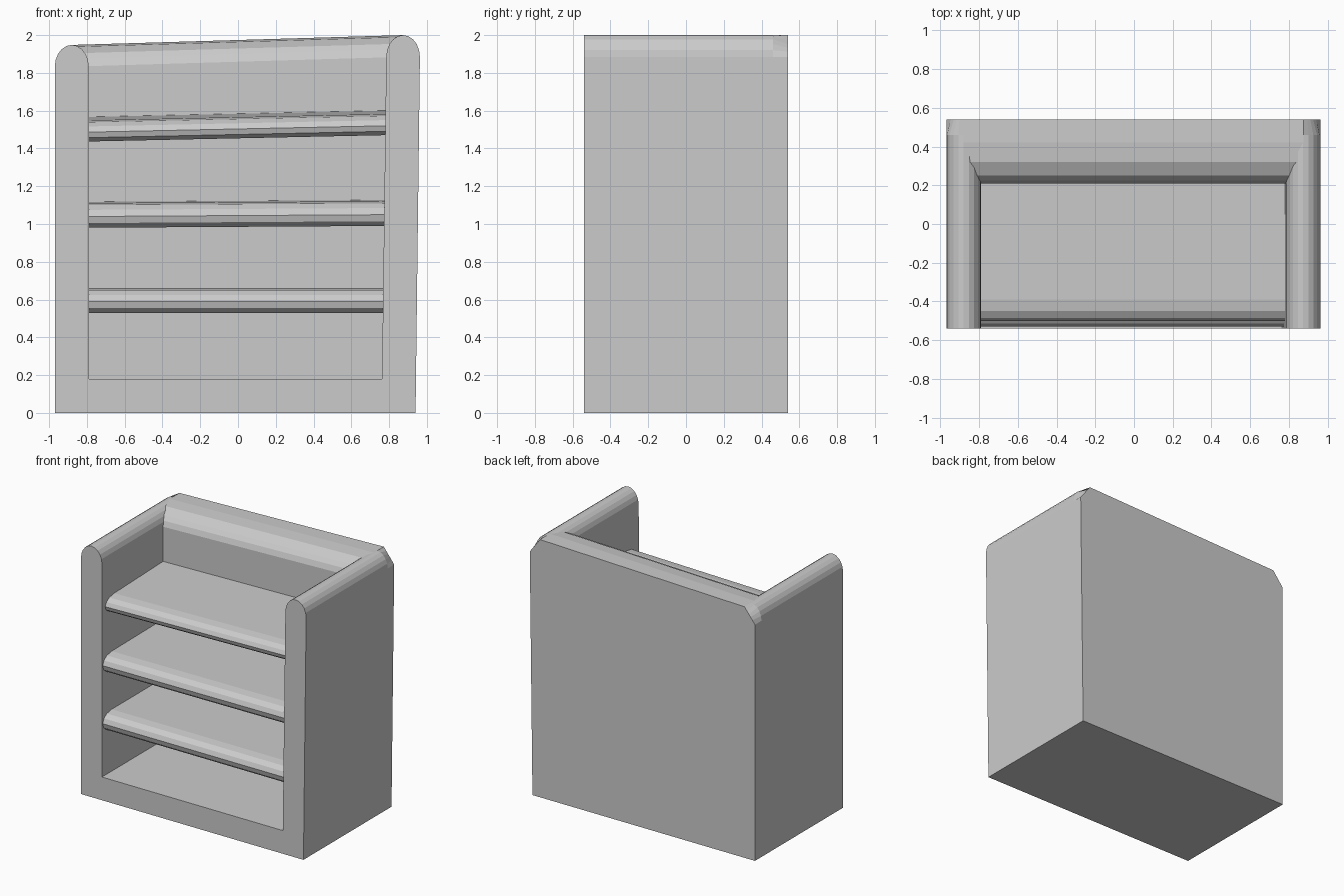
import bpy, bmesh, math

old = bpy.data.objects.get("Cube")
if old:
    bpy.data.objects.remove(old, do_unlink=True)

# Single grey finish
grey = bpy.data.materials.new("plain grey")
grey.use_nodes = True
colour = (0.6, 0.6, 0.6, 1)
grey.diffuse_color = colour
grey.node_tree.nodes["Principled BSDF"].inputs["Base Color"].default_value = colour


def loft(name, sections):
    """Solid skinned through matching closed sections, capped at both ends."""
    bm = bmesh.new()
    rings = [[bm.verts.new(p) for p in s] for s in sections]
    n = len(rings[0])
    for a, b in zip(rings, rings[1:]):
        for i in range(n):
            j = (i + 1) % n
            bm.faces.new((a[i], a[j], b[j], b[i]))
    bm.faces.new(rings[0])
    bm.faces.new(rings[-1])
    bmesh.ops.recalc_face_normals(bm, faces=bm.faces)
    mesh = bpy.data.meshes.new(name)
    bm.to_mesh(mesh)
    bm.free()
    mesh.materials.append(grey)
    obj = bpy.data.objects.new(name, mesh)
    bpy.context.collection.objects.link(obj)
    return obj


# Side walls: rounded top, with the outer back corner cut to a chamfer
def side(name, out_foot, in_foot, out_top, in_top, spring, rise, segments=10):
    mid, half = (out_top + in_top) / 2, (out_top - in_top) / 2

    def section(y, chamfer):
        pts = [(in_foot, y, 0), (out_foot, y, 0)]
        for i in range(segments + 1):
            a = math.pi * i / segments
            u, v = math.cos(a), math.sin(a)
            if chamfer and 0 < u < 1:
                u, v = u / (u + v), v / (u + v)
            pts.append((mid + half * u, y, spring + rise * v))
        return pts

    return loft(name, [section(-0.54, False), section(0.46, False), section(0.54, True)])


side("right_side", -0.97, -0.79, -0.97, -0.79, 1.833, 0.115)
side("left_side", 0.94, 0.76, 0.963, 0.785, 1.885, 0.115)

# Back panel: sloping top edge, rounded towards the front
top_curve = [(0.54, 0), (0.42, 0), (0.32, -0.01), (0.25, -0.045), (0.225, -0.075), (0.21, -0.115)]


def back_section(x, foot_x, top):
    return [(foot_x, 0.21, 0), (foot_x, 0.54, 0)] + [(x, y, top + d) for y, d in top_curve]


loft("back_panel", [back_section(-0.88, -0.88, 1.948), back_section(0.875, 0.85, 2.0)])

# Base block, flush with the front of the sides
loft("base", [[(x, -0.54, 0), (x, 0.25, 0), (x, 0.25, 0.18), (x, -0.54, 0.18)]
              for x in (-0.8, 0.77)])

# Shelves: rounded nose, some a little skewed
nose = [(-0.49, 0), (-0.52, 0.025), (-0.53, 0.06), (-0.515, 0.095), (-0.48, 0.12), (-0.42, 0.13)]


def shelf(name, z_right, z_left, shift=0, tilt=0, thick=0.13):
    def section(x, z):
        pts = [(y + shift, h * thick / 0.13) for y, h in nose] + [(0.25, thick), (0.25, 0)]
        return [(x, y, z + h + tilt * (y + 0.5)) for y, h in pts]

    return loft(name, [section(-0.82, z_right), section(0.82, z_left)])


shelf("lower_shelf", 0.53, 0.53)
shelf("middle_shelf", 0.98, 0.99, 0, 0.01)
shelf("upper_shelf", 1.435, 1.47, 0.03, 0.03, 0.11)
